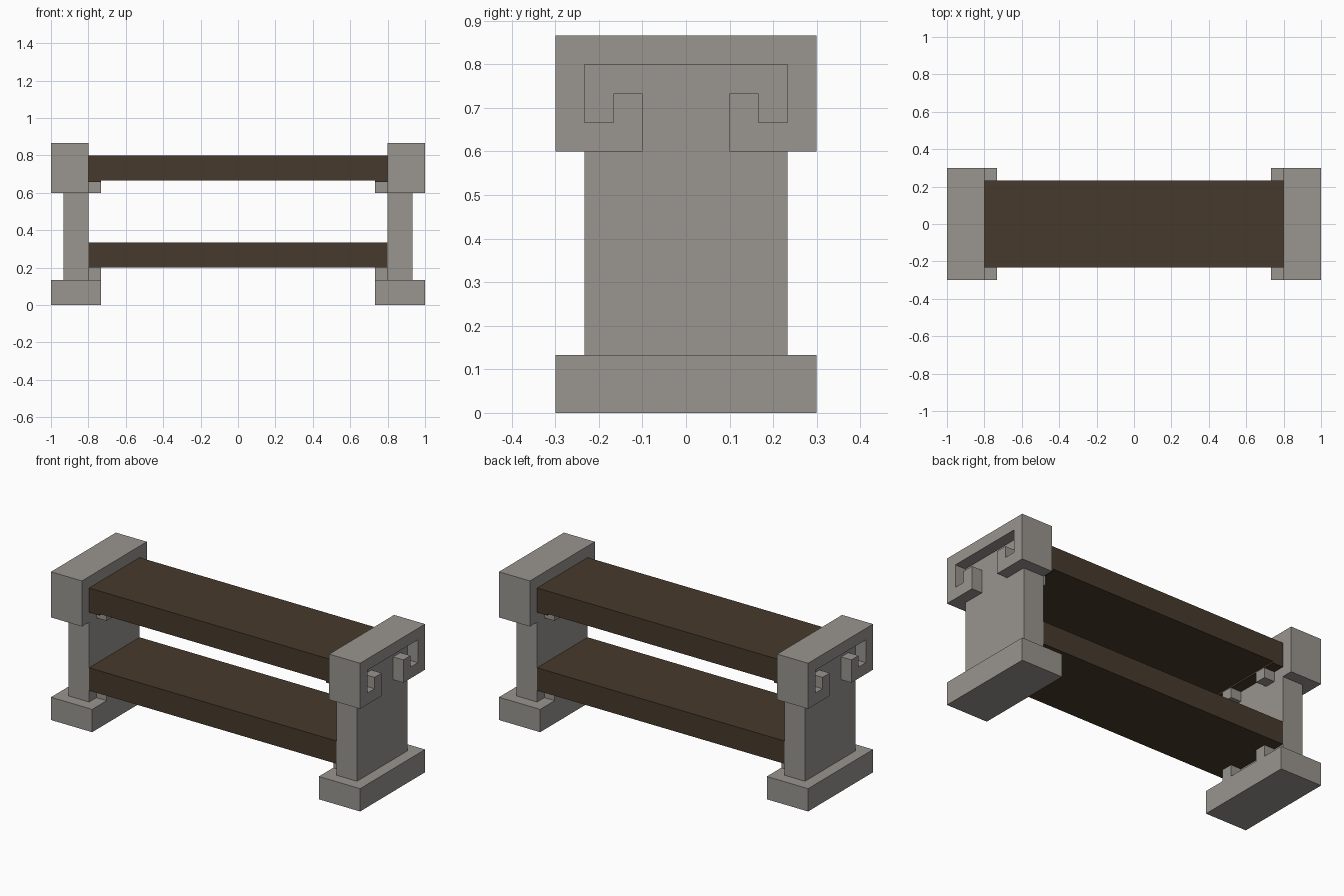
import bpy
import bmesh
from mathutils import Vector

cube = bpy.data.objects.get("Cube")
if cube:
    bpy.data.objects.remove(cube, do_unlink=True)

U = 1 / 15  # building unit: every size is a multiple of it


def material(name, rgb):
    m = bpy.data.materials.new(name)
    m.use_nodes = True
    m.diffuse_color = (*rgb, 1)
    m.node_tree.nodes["Principled BSDF"].inputs["Base Color"].default_value = (*rgb, 1)
    return m


STONE = material("grey stone", (0.319, 0.301, 0.275))
WOOD = material("dark wood", (0.063, 0.042, 0.025))


def extrude(name, outline, axis, start, end, mat, mirror=False):
    """Extrude a flat outline along x (outline in y, z) or y (outline in x, z)."""
    bm = bmesh.new()
    place = (lambda a, b: (start, a, b)) if axis == "x" else (lambda a, b: (a, start, b))
    face = bm.faces.new([bm.verts.new(place(a, b)) for a, b in outline])
    moved = bmesh.ops.extrude_face_region(bm, geom=[face])["geom"]
    shift = Vector((end - start, 0, 0) if axis == "x" else (0, end - start, 0))
    bmesh.ops.translate(bm, vec=shift,
                        verts=[g for g in moved if isinstance(g, bmesh.types.BMVert)])
    bmesh.ops.recalc_face_normals(bm, faces=bm.faces)
    mesh = bpy.data.meshes.new(name)
    bm.to_mesh(mesh)
    bm.free()
    mesh.materials.append(mat)
    ob = bpy.data.objects.new(name, mesh)
    bpy.context.collection.objects.link(ob)
    if mirror:
        ob.modifiers.new("Mirror", "MIRROR").use_axis = (True, False, False)
    return ob


def rect(a0, a1, b0, b1):
    return [(a0, b0), (a1, b0), (a1, b1), (a0, b1)]


def symmetric(half):
    """Complete a half outline by reflecting it about the centre line."""
    return half + [(-a, b) for a, b in reversed(half)]


# End supports: plinth, upright slab, hood around its top, hooked plate outside
extrude("plinths", rect(-4.5 * U, 4.5 * U, 0, 2 * U), "x", 11 * U, 1, STONE, True)
extrude("uprights", rect(-3.5 * U, 3.5 * U, 2 * U, 12 * U), "x", 12 * U, 14 * U, STONE, True)

hood = symmetric([(3.5 * U, 12 * U), (3.5 * U, 9 * U), (4.5 * U, 9 * U), (4.5 * U, 13 * U)])
extrude("cap_hoods", hood, "x", 12 * U, 14 * U, STONE, True)

hooks = symmetric([(3.5 * U, 12 * U), (3.5 * U, 10 * U), (2.5 * U, 10 * U), (2.5 * U, 11 * U),
                   (1.5 * U, 11 * U), (1.5 * U, 9 * U), (4.5 * U, 9 * U), (4.5 * U, 13 * U)])
extrude("cap_hooks", hooks, "x", 14 * U, 1, STONE, True)

# Small brackets carrying each shelf
for level, low, high in (("lower", 2 * U, 3 * U), ("upper", 9 * U, 0.657)):
    for side, y in (("front", -2.5 * U), ("back", 1.5 * U)):
        extrude(f"{level}_{side}_brackets", rect(y, y + U, low, high),
                "x", 11 * U, 12 * U, STONE, True)

# Shelves: the upper one has slightly thicker ends resting on its brackets
extrude("lower_shelf", rect(-12 * U, 12 * U, 3 * U, 5 * U),
        "y", -3.5 * U, 3.5 * U, WOOD)
top = symmetric([(11 * U, 10 * U), (11 * U, 0.657), (12 * U, 0.657), (12 * U, 12 * U)])
extrude("upper_shelf", top, "y", -3.5 * U, 3.5 * U, WOOD)
